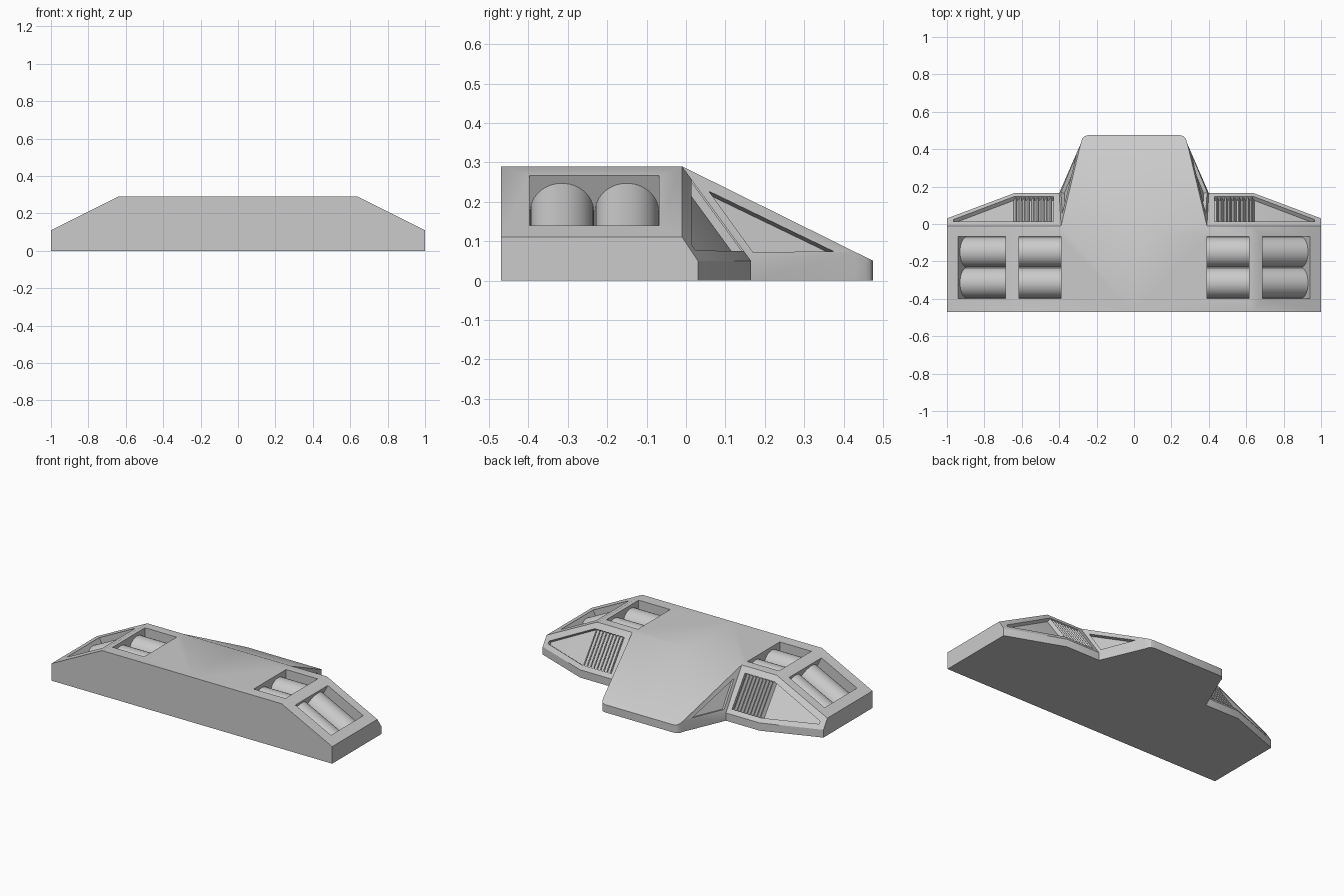
import bpy, bmesh
from math import sin, cos, pi, radians
from mathutils import Vector as V

cube = bpy.data.objects.get("Cube")
if cube:
    bpy.data.objects.remove(cube)

grey = bpy.data.materials.new("light_grey")
grey.use_nodes = True
grey.diffuse_color = (0.6, 0.6, 0.6, 1)
grey.node_tree.nodes["Principled BSDF"].inputs["Base Color"].default_value = (0.6, 0.6, 0.6, 1)


def make(name, faces):
    """Mesh object from faces given as corner positions."""
    bm = bmesh.new()
    for f in faces:
        bm.faces.new([bm.verts.new(p) for p in f])
    bmesh.ops.remove_doubles(bm, verts=bm.verts, dist=1e-5)
    bmesh.ops.recalc_face_normals(bm, faces=bm.faces)
    me = bpy.data.meshes.new(name)
    bm.to_mesh(me)
    bm.free()
    me.materials.append(grey)
    ob = bpy.data.objects.new(name, me)
    bpy.context.collection.objects.link(ob)
    return ob


def prism(name, pts, start, end, side=1, fold=None):
    """Sweep an outline from one offset to another; fold splits the caps."""
    def flip(p):
        return V((p.x * side, p.y, p.z))
    a = [flip(V(p) + start) for p in pts]
    b = [flip(V(p) + end) for p in pts]
    n = len(pts)
    faces = [[a[i], a[(i + 1) % n], b[(i + 1) % n], b[i]] for i in range(n)]
    for cap in (a, b):
        if fold:
            i, j = fold
            faces += [cap[i:j + 1], cap[j:] + cap[:i + 1]]
        else:
            faces.append(cap)
    return make(name, faces)


def activate(ob):
    bpy.ops.object.select_all(action='DESELECT')
    ob.select_set(True)
    bpy.context.view_layer.objects.active = ob


def smooth(ob):
    activate(ob)
    bpy.ops.object.shade_smooth_by_angle(angle=radians(30))


# Key levels of the hull
FRONT, RIDGE, TOP, LIP, EDGE = -0.47, -0.01, 0.29, 0.05, 0.11
TAIL = 0.475


def tail_z(y):
    return TOP - (TOP - LIP) * (y - RIDGE) / (TAIL - RIDGE)


def wing_z(x, y):
    return LIP - 1.371 * (y - 0.165) - 0.514 * max(0, x - 0.64)


# Hull half: outline at ground and at the top of the rear walls
corner = [(0.285, 0.43), (0.277, 0.456), (0.265, 0.469), (0.245, TAIL), (0, TAIL)]
plan = [(1, 0.03), (0.64, 0.165), (0.4, 0.165)] + corner
low = [V((x, y, 0)) for x, y in plan]
lip = [V((x, y, LIP if i < 3 else tail_z(y))) for i, (x, y) in enumerate(plan)]
front = [V((0, FRONT, 0)), V((1, FRONT, 0)), V((1, FRONT, EDGE)),
         V((0.64, FRONT, TOP)), V((0, FRONT, TOP))]
edge, shoulder = V((1, RIDGE, EDGE)), V((0.64, RIDGE, TOP))
neck, mid = V((0.39, RIDGE, TOP)), V((0, RIDGE, TOP))
half = [front, front[:2] + low,
        [front[3], shoulder, neck, mid, front[4]],
        [front[2], edge, shoulder, front[3]],
        [front[1], low[0], lip[0], edge, front[2]],
        [lip[0], lip[1], shoulder, edge],
        [lip[1], lip[2], neck, shoulder],
        [lip[2], lip[3], neck],
        [mid, neck] + lip[3:]]
half += [[low[i], low[i + 1], lip[i + 1], lip[i]] for i in range(len(low) - 1)]
mirrored = [[V((-p.x, p.y, p.z)) for p in f] for f in half]
hull = make("hull", half + mirrored)

cutters, parts = [], []
Y0, Y1 = -0.397, -0.068
slope = V((0.36, 0, EDGE - TOP)).normalized()
slope_up = V((-slope.z, 0, slope.x))
inward = V((0, -0.808, -0.589))

for s, tag in ((1, "left"), (-1, "right")):
    # Two open bays each side: one on the flat top, one on the sloping flank
    bays = (("inner", V((0.39, 0, TOP)), V((1, 0, 0)), V((0, 0, 1)), 0.225),
            ("outer", V((0.687, 0, TOP - 0.0235)), slope, slope_up, 0.283))
    for bay, origin, along, up, length in bays:
        end = origin + along * length
        rect = [origin + V((0, Y0, 0)), end + V((0, Y0, 0)),
                end + V((0, Y1, 0)), origin + V((0, Y1, 0))]
        cutters.append(prism("bay_cutter", rect, up * 0.05, up * -0.1, s))
        # Half-round tanks lying side by side in the bay
        for k, yc in enumerate((-0.315, -0.15)):
            base = origin - up * 0.103 + V((0, yc, 0))
            arc = [base + V((0, 0.081 * cos(t * pi / 24), 0))
                   + up * (0.081 * sin(t * pi / 24)) for t in range(25)]
            parts.append(prism(f"{tag}_{bay}_tank_{k + 1}", arc,
                               along * -0.002, along * (length + 0.002), s))

    # Folded recess across the rear of the wing
    outline = [(0.43, 0.014), (0.43, 0.147), (0.64, 0.147),
               (0.965, 0.024), (0.965, 0.014), (0.64, 0.014)]
    pts = [V((x, y, wing_z(x, y))) for x, y in outline]
    cutters.append(prism("vent_cutter", pts, -inward * 0.03, inward * 0.025, s, (2, 5)))

    # Angled slats in the inner part of the recess
    top, bottom = pts[0], pts[1]
    for k in range(9):
        x = 0.438 + k * 0.0235
        section = [V((x + dx, top.y, top.z)) + inward * d for dx, d in
                   ((0, 0.006), (0.006, 0.004), (0.017, 0.026), (0.011, 0.028))]
        parts.append(prism(f"{tag}_slat_{k + 1}", section, V((0, 0, 0)), bottom - top, s))

    # Triangular recess on the side of the tail
    a, b, c = neck, lip[2], lip[3]
    n = (b - a).cross(c - a).normalized()
    if n.x < 0:
        n = -n
    tri = []
    for y, z in ((0.058, 0.227), (0.17, 0.072), (0.375, 0.074)):
        x = a.x - (n.y * (y - a.y) + n.z * (z - a.z)) / n.x
        tri.append(V((x, y, z)))
    cutters.append(prism("tail_cutter", tri, n * 0.02, n * -0.02, s))

# Cut every recess out of the hull
activate(hull)
for c in cutters:
    mod = hull.modifiers.new("cut", 'BOOLEAN')
    mod.operation, mod.solver, mod.object = 'DIFFERENCE', 'EXACT', c
    bpy.ops.object.modifier_apply(modifier=mod.name)
    bpy.data.objects.remove(c)

for ob in [hull] + parts:
    smooth(ob)
